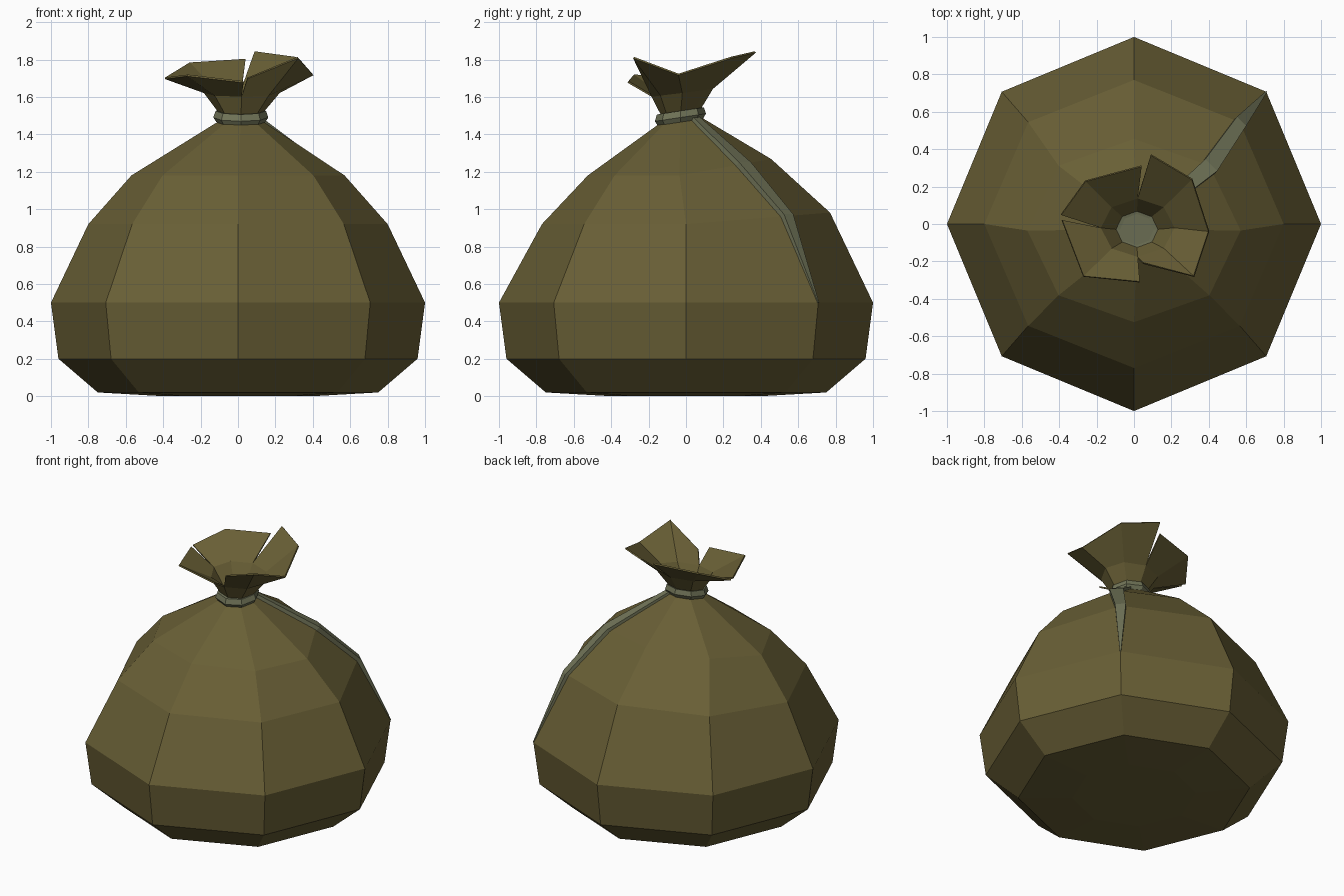
import bpy
import bmesh
from math import cos, sin, pi
from mathutils import Vector

if "Cube" in bpy.data.objects:
    bpy.data.objects.remove(bpy.data.objects["Cube"])

SIDES = 8


def material(name, rgb):
    m = bpy.data.materials.new(name)
    m.diffuse_color = (*rgb, 1)
    m.use_nodes = True
    m.node_tree.nodes["Principled BSDF"].inputs["Base Color"].default_value = m.diffuse_color
    return m


cloth = material("sackcloth", (0.140, 0.114, 0.036))
twine = material("twine", (0.165, 0.175, 0.098))


def ring(bm, rx, z, cx=0.0, cy=0.0, ry=None, tilt=0.0, lift=0.0):
    """Eight-sided loop; tilt slopes it to the back, lift raises only the back half."""
    ry = ry or rx
    loop = []
    for k in range(SIDES):
        a = 2 * pi * k / SIDES
        y = ry * sin(a)
        loop.append(bm.verts.new((cx + rx * cos(a), cy + y, z + tilt * y + lift * max(0, y))))
    return loop


def bridge(bm, lower, upper, closed=True):
    n = len(lower)
    for i in range(n if closed else n - 1):
        j = (i + 1) % n
        bm.faces.new((lower[i], lower[j], upper[j], upper[i]))


def finish(bm, name, mat, thickness=0.0, normals=True):
    if normals:
        bmesh.ops.recalc_face_normals(bm, faces=bm.faces[:])
    me = bpy.data.meshes.new(name)
    bm.to_mesh(me)
    bm.free()
    ob = bpy.data.objects.new(name, me)
    bpy.context.collection.objects.link(ob)
    me.materials.append(mat)
    if thickness:
        s = ob.modifiers.new("thickness", "SOLIDIFY")
        s.thickness = thickness
        s.offset = 0
    return ob


CX, CY = 0.015, -0.03   # centre of the tied neck

# Sack body
bm = bmesh.new()
loops = [
    ring(bm, 0.40, 0.0),
    ring(bm, 0.75, 0.02),
    ring(bm, 0.96, 0.20),
    ring(bm, 1.00, 0.50),
    ring(bm, 0.80, 0.92, ry=0.77, lift=0.08),
    ring(bm, 0.57, 1.18, cy=-0.035, ry=0.49, lift=0.18),
    ring(bm, 0.11, 1.475, CX, CY, tilt=0.15),
]
for lo, hi in zip(loops, loops[1:]):
    bridge(bm, lo, hi)
bm.faces.new(loops[0][::-1])
bm.faces.new(loops[-1])
edge45 = [l[1].co.copy() for l in loops[3:]]
finish(bm, "sack_body", cloth)

# Neck cord
bm = bmesh.new()
section = [(0.09, 1.47), (0.130, 1.465), (0.147, 1.49), (0.135, 1.525), (0.09, 1.52)]
loops = [ring(bm, r, z, CX, CY, ry=r * 0.93, tilt=0.15) for r, z in section]
for lo, hi in zip(loops, loops[1:]):
    bridge(bm, lo, hi)
bm.faces.new(loops[0][::-1])
bm.faces.new(loops[-1])
finish(bm, "neck_cord", twine)

# Ragged mouth: flared collar and three flaps split at left, front and back
bm = bmesh.new()
neck = ring(bm, 0.10, 1.50, CX, CY, ry=0.09, tilt=0.15)
flare = ring(bm, 0.20, 1.625, 0.02, -0.02, ry=0.16, tilt=0.13)
bridge(bm, neck, flare)
flaps = [
    (6, [(0.05, -0.21, 1.70), (0.32, -0.28, 1.81), (0.40, -0.04, 1.72),
         (0.31, 0.24, 1.81), (0.09, 0.37, 1.84)]),
    (2, [(0.04, 0.31, 1.80), (-0.26, 0.23, 1.78), (-0.39, 0.05, 1.70)]),
    (4, [(-0.385, 0.02, 1.70), (-0.27, -0.28, 1.715), (0.03, -0.31, 1.68)]),
]
for start, rim in flaps:
    base = [flare[(start + i) % SIDES] for i in range(len(rim))]
    bridge(bm, base, [bm.verts.new(p) for p in rim], closed=False)
finish(bm, "sack_mouth", cloth, thickness=0.01, normals=False)

# Cord tail lying down the back right edge, tapering to a point
bm = bmesh.new()
side = Vector((1, -1, 0)).normalized()
out = Vector((0.5, 0.5, 0.7)).normalized()
widths = [0.004, 0.035, 0.045, 0.025]
sections = []
for p, w in zip(edge45, widths):
    h = 0.006 if w < 0.01 else 0.022
    sections.append([bm.verts.new(p + side * s * w + out * o)
                     for s, o in ((-0.9, -0.02), (1.1, -0.02), (1.1, h * 0.6), (-0.9, h * 0.6))])
for lo, hi in zip(sections, sections[1:]):
    bridge(bm, lo, hi)
bm.faces.new(sections[0][::-1])
bm.faces.new(sections[-1])
finish(bm, "cord_tail", twine)
